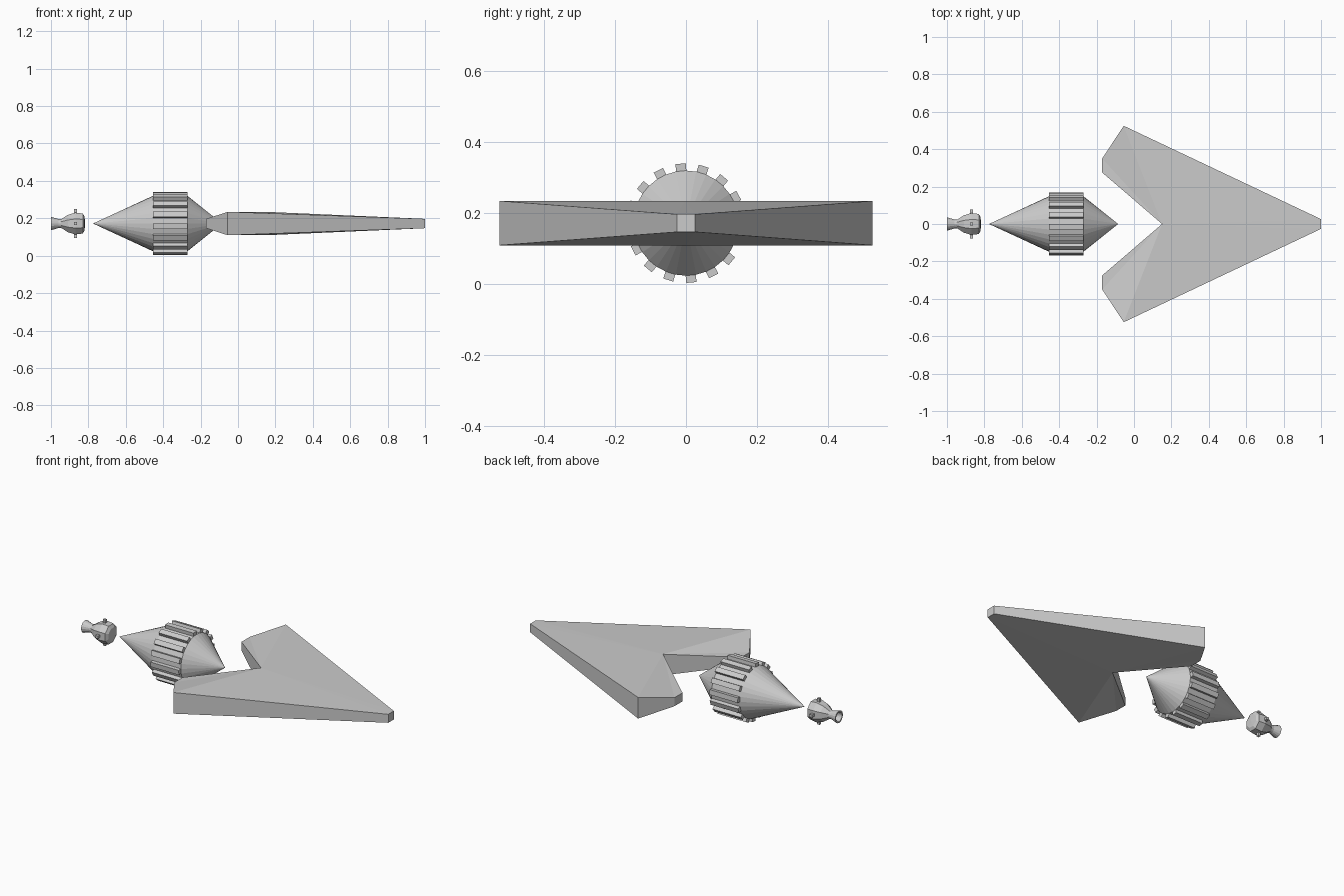
import bpy, bmesh, math
from mathutils import Matrix, Vector

if "Cube" in bpy.data.objects:
    bpy.data.objects.remove(bpy.data.objects["Cube"])

AXIS_Z = 0.172

grey = bpy.data.materials.new("plain_grey")
grey.use_nodes = True
grey.diffuse_color = (0.6, 0.6, 0.6, 1)
grey.node_tree.nodes["Principled BSDF"].inputs["Base Color"].default_value = (0.6, 0.6, 0.6, 1)


def finish(name, bm):
    bmesh.ops.recalc_face_normals(bm, faces=bm.faces)
    mesh = bpy.data.meshes.new(name)
    bm.to_mesh(mesh)
    bm.free()
    mesh.materials.append(grey)
    obj = bpy.data.objects.new(name, mesh)
    bpy.context.collection.objects.link(obj)
    obj.location.z = AXIS_Z
    return obj


def lathe(name, profile, sides, turn=0.0):
    """Revolve (x, radius) points around the long axis; radius 0 makes a tip."""
    bm = bmesh.new()
    rings = []
    for x, r in profile:
        count = sides if r else 1
        rings.append([bm.verts.new((x, r * math.cos(turn + math.tau * i / sides),
                                    r * math.sin(turn + math.tau * i / sides)))
                      for i in range(count)])
    for a, b in zip(rings, rings[1:]):
        for i in range(sides):
            j = (i + 1) % sides
            corners = [a[i % len(a)], a[j % len(a)], b[j % len(b)], b[i % len(b)]]
            bm.faces.new(list(dict.fromkeys(corners)))
    return finish(name, bm)


def add_box(bm, size, matrix):
    bmesh.ops.create_cube(bm, size=1, matrix=matrix @ Matrix.Diagonal((*size, 1)))


# Arrow-shaped wing: thick along the ridge, thin at the nose and tail tips
bm = bmesh.new()
THICK, THIN = 0.0625, 0.025
half = [("nose", 1, 0.026, THIN), ("wide", -0.055, 0.525, THICK),
        ("outer", -0.17, 0.35, THIN), ("inner", -0.17, 0.275, THIN)]
v = {}
for level in (1, -1):
    v["notch", 0, level] = bm.verts.new((0.15, 0, level * THICK))
    for side in (1, -1):
        for key, x, y, h in half:
            v[key, side, level] = bm.verts.new((x, side * y, level * h))
for level in (1, -1):
    notch = v["notch", 0, level]
    bm.faces.new([notch, v["nose", -1, level], v["nose", 1, level]])
    for side in (1, -1):
        nose, wide, outer, inner = [v[k[0], side, level] for k in half]
        bm.faces.new([notch, nose, wide])
        bm.faces.new([notch, wide, outer])
        bm.faces.new([notch, outer, inner])
rim = [("notch", 0)] + [(k[0], 1) for k in reversed(half)] + [(k[0], -1) for k in half]
for a, b in zip(rim, rim[1:] + rim[:1]):
    bm.faces.new([v[(*a, 1)], v[(*b, 1)], v[(*b, -1)], v[(*a, -1)]])
finish("arrow_wing", bm)

# Double-cone hull with a drum in the middle
lathe("cone_hull", [(-0.775, 0), (-0.455, 0.148), (-0.27, 0.148), (-0.085, 0)], 32)

# Raised ribs around the drum
bm = bmesh.new()
for i in range(16):
    turn = Matrix.Rotation(math.radians(5.2) + math.tau * i / 16, 4, "X")
    add_box(bm, (0.185, 0.029, 0.03), turn @ Matrix.Translation((-0.3625, 0, 0.153)))
finish("drum_ribs", bm)

# Small pod: faceted body, flared hollow nozzle, four studs
lathe("pod_body", [(-0.955, 0), (-0.95, 0.022), (-0.91, 0.05), (-0.87, 0.063),
                   (-0.83, 0.058), (-0.82, 0.04), (-0.818, 0)], 8, math.pi / 8)
lathe("pod_nozzle", [(-0.94, 0), (-0.94, 0.024), (-0.96, 0.024), (-1, 0.036),
                     (-1, 0.028), (-0.96, 0.016), (-0.955, 0)], 16)
bm = bmesh.new()
for i in range(4):
    turn = Matrix.Rotation(math.tau * i / 4, 4, "X")
    add_box(bm, (0.016, 0.016, 0.03), turn @ Matrix.Translation((-0.87, 0, 0.062)))
finish("pod_studs", bm)
